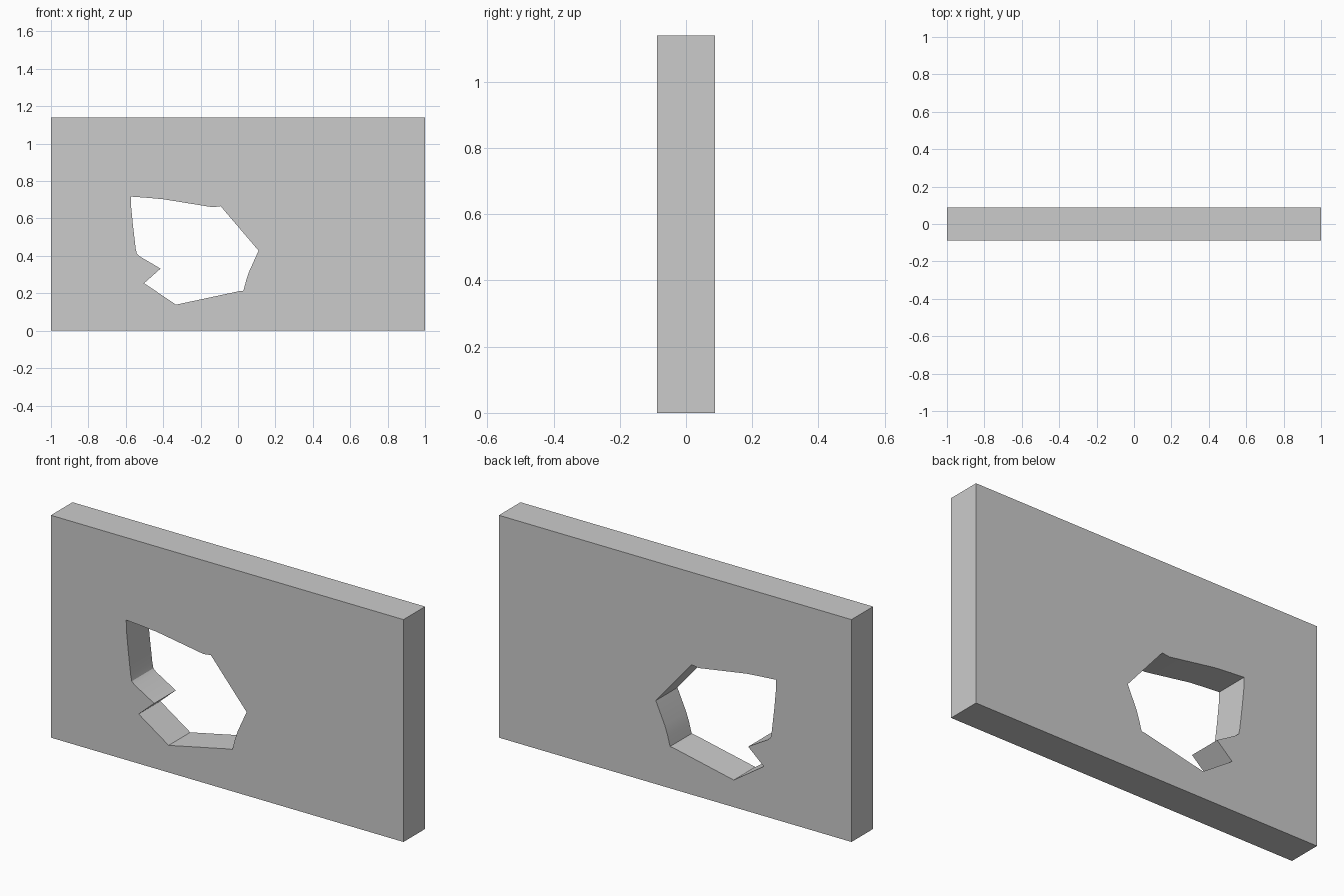
import bpy, bmesh, math

if "Cube" in bpy.data.objects:
    bpy.data.objects.remove(bpy.data.objects["Cube"])

HEIGHT, HALF_DEPTH = 1.14, 0.0875

# Front outlines (x, z): the wall panel and the ragged breach through it
panel = [(-1, 0), (1, 0), (1, HEIGHT), (-1, HEIGHT)]
breach = [(-0.573, 0.717), (-0.49, 0.711), (-0.40, 0.703), (-0.134, 0.66),
          (-0.093, 0.666), (0.11, 0.428), (0.059, 0.315), (0.043, 0.267),
          (0.029, 0.214), (0.005, 0.211), (-0.332, 0.139), (-0.502, 0.254),
          (-0.414, 0.332), (-0.525, 0.397), (-0.541, 0.412), (-0.547, 0.439),
          (-0.562, 0.567), (-0.571, 0.66)]

# Filled 2D curve extruded to the wall thickness
curve = bpy.data.curves.new("wall_profile", 'CURVE')
curve.dimensions = '2D'
curve.fill_mode = 'BOTH'
curve.extrude = HALF_DEPTH
for outline in (panel, breach):
    spline = curve.splines.new('POLY')
    spline.points.add(len(outline) - 1)
    for point, (x, z) in zip(spline.points, outline):
        point.co = (x, z, 0, 1)
    spline.use_cyclic_u = True

wall = bpy.data.objects.new("broken_wall", curve)
bpy.context.collection.objects.link(wall)
wall.rotation_euler.x = math.pi / 2
bpy.context.view_layer.objects.active = wall
wall.select_set(True)
bpy.ops.object.convert(target='MESH')
wall = bpy.context.object
wall.name = "broken_wall"
bpy.ops.object.transform_apply(location=False, rotation=True, scale=False)

# Weld caps to sides and tidy the flat faces
bm = bmesh.new()
bm.from_mesh(wall.data)
bmesh.ops.remove_doubles(bm, verts=bm.verts, dist=0.0005)
bmesh.ops.recalc_face_normals(bm, faces=bm.faces)
bm.to_mesh(wall.data)
bm.free()

# Soft shading inside the breach, crisp edges elsewhere
bpy.ops.object.shade_smooth_by_angle(angle=math.radians(30))
